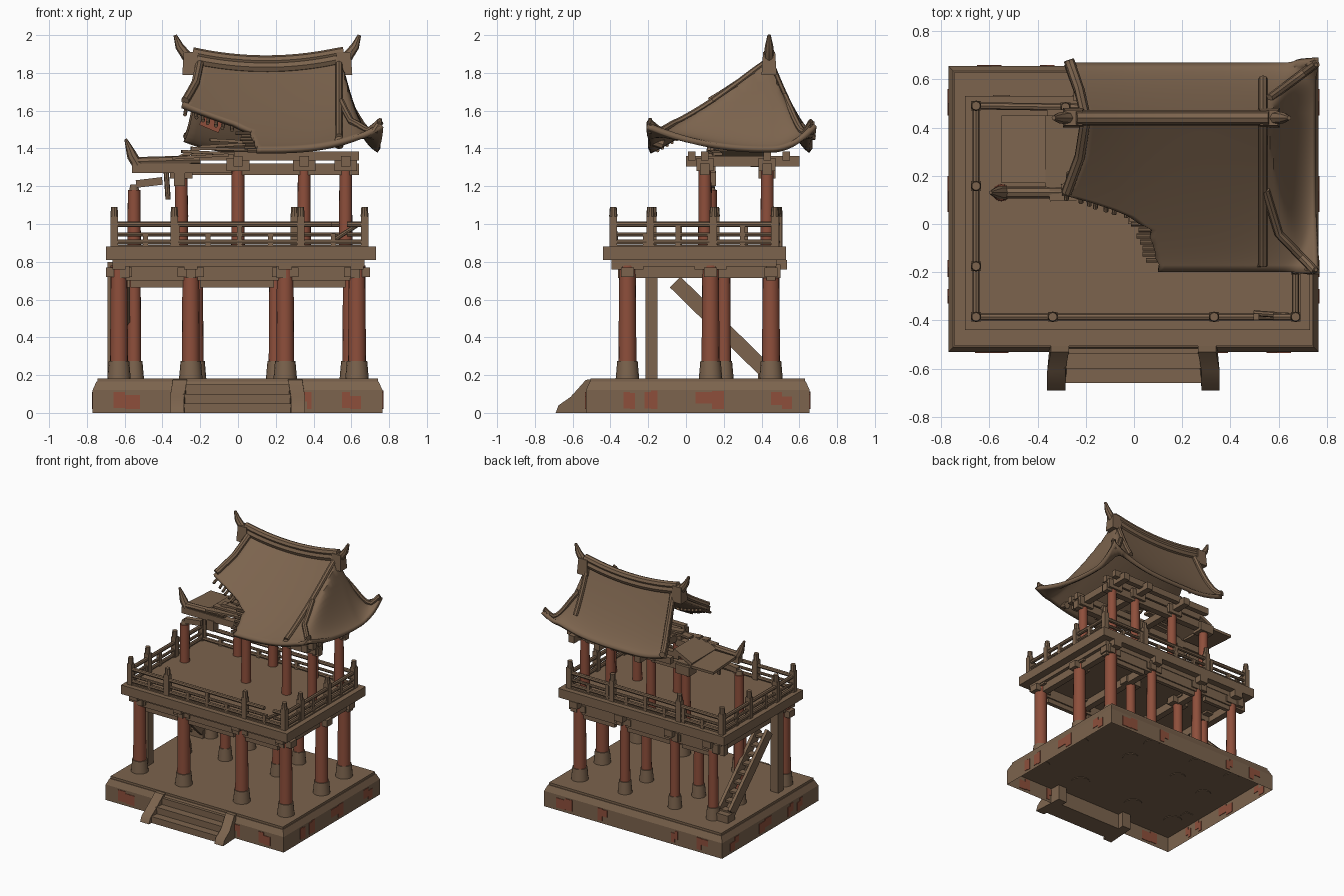
import bpy, bmesh, math, random
from mathutils import Vector, Matrix

if "Cube" in bpy.data.objects:
    bpy.data.objects.remove(bpy.data.objects["Cube"])

random.seed(4)

def material(name, col):
    m = bpy.data.materials.new(name)
    m.diffuse_color = (*col, 1)
    m.use_nodes = True
    m.node_tree.nodes["Principled BSDF"].inputs["Base Color"].default_value = m.diffuse_color
    return m

WOOD = material("weathered brown", (0.2, 0.126, 0.075))
RED = material("faded red", (0.27, 0.078, 0.044))

def add(name, mesh, mat=WOOD):
    ob = bpy.data.objects.new(name, mesh)
    mesh.materials.clear()
    mesh.materials.append(mat)
    bpy.context.collection.objects.link(ob)
    return ob

def from_bm(name, bm, mat=WOOD):
    bmesh.ops.recalc_face_normals(bm, faces=bm.faces)
    me = bpy.data.meshes.new(name)
    bm.to_mesh(me)
    bm.free()
    return add(name, me, mat)

def box(name, x0, x1, y0, y1, z0, z1, mat=WOOD, top=0.0, rot=(0, 0, 0), bottom=True):
    """Box by limits; top shrinks the upper face; rot turns it about its centre."""
    bm = bmesh.new()
    bmesh.ops.create_cube(bm, size=1)
    for v in bm.verts:
        s = top if v.co.z > 0 else 0
        v.co = Vector((v.co.x * (x1 - x0 - 2 * s), v.co.y * (y1 - y0 - 2 * s), v.co.z * (z1 - z0)))
    if not bottom:
        low = [f for f in bm.faces if f.calc_center_median().z < -.49 * (z1 - z0)]
        bmesh.ops.delete(bm, geom=low, context='FACES_ONLY')
    ob = from_bm(name, bm, mat)
    ob.location = ((x0 + x1) / 2, (y0 + y1) / 2, (z0 + z1) / 2)
    ob.rotation_euler = rot
    return ob

def cyl(name, x, y, z0, z1, r0, r1, mat=WOOD, seg=16):
    bm = bmesh.new()
    bmesh.ops.create_cone(bm, cap_ends=True, segments=seg, radius1=r0, radius2=r1, depth=z1 - z0,
                          matrix=Matrix.Translation((x, y, (z0 + z1) / 2)))
    return from_bm(name, bm, mat)

def tube(name, pts, r, radii=None, mat=WOOD):
    cu = bpy.data.curves.new(name, 'CURVE')
    cu.dimensions = '3D'
    cu.bevel_depth, cu.bevel_resolution, cu.use_fill_caps = r, 2, True
    sp = cu.splines.new('POLY')
    sp.points.add(len(pts) - 1)
    for i, p in enumerate(pts):
        sp.points[i].co = (*p, 1)
        sp.points[i].radius = radii[i] if radii else 1
    tmp = bpy.data.objects.new(name, cu)
    me = bpy.data.meshes.new_from_object(tmp)
    bpy.data.objects.remove(tmp)
    return add(name, me, mat)

# ---- hollow stone base with worn red patches
box("base", -.77, .765, -.53, .655, 0, .12, bottom=False)
box("base_shoulder", -.77, .765, -.53, .655, .12, .165, top=.02)
box("base_top", -.745, .74, -.505, .63, .16, .182)

def patch(name, axis, at, a, b):
    """Ragged patch of two thin plates through a base wall."""
    m = a + (b - a) * random.uniform(.4, .6)
    for p, q, z0, z1 in ((a, m, random.uniform(.02, .07), .11), (m, b, .02, random.uniform(.08, .12))):
        lim = (p, q, at - .004, at + .004) if axis == 'x' else (at - .004, at + .004, p, q)
        box(name, *lim, z0, z1, RED)

for a, b in ((-.66, -.52), (.33, .39), (.55, .65), (-.3, -.22)):
    patch("front_patch", 'x', -.53, a, b)
    patch("back_patch", 'x', .655, -b, -a)
for a, b in ((-.33, -.27), (-.22, -.15), (.05, .2), (.45, .56)):
    patch("right_patch", 'y', .765, a, b)
    patch("left_patch", 'y', -.77, a, b)

# ---- front steps
for i in range(3):
    box("step", -.29, .28, -.66 + .06 * i, -.5, 0, .05 + .05 * i)
for x0 in (-.345, .265):
    bm = bmesh.new()
    prof = [(-.45, 0), (-.45, .18), (-.53, .175), (-.61, .085), (-.675, .04), (-.69, 0)]
    f = bm.faces.new([bm.verts.new((x0, y, z)) for y, z in prof])
    ext = bmesh.ops.extrude_face_region(bm, geom=[f])["geom"]
    for v in ext:
        if isinstance(v, bmesh.types.BMVert):
            v.co.x += .075
    for v in bm.verts:
        v.co.x += math.copysign(.015, x0) * (1 if v.co.y < -.6 else 0)
    from_bm("step_cheek", bm)

# ---- lower columns with flared feet and bracket caps
lower = [(x, -.31) for x in (-.63, -.25, .25, .63)] + [(-.55, .13), (.63, .13), (-.25, .2), (.2, .2)]
lower += [(x, .45) for x in (-.55, -.22, .21, .6)]
for x, y in lower:
    r = .048 if y < 0 or x > .5 else .038
    cyl("lower_column", x, y, .2, .78, r, r - .004, RED)
    cyl("column_foot", x, y, .115, .275, r + .02, r + .006)
    box("bracket", x - .07, x + .07, y - .035, y + .035, .72, .77)
    box("bracket_cross", x - .035, x + .035, y - .085, y + .085, .76, .81)
box("square_post", -.69, -.625, -.215, -.15, .115, .8)
for y in (-.31, .45):
    box("long_beam", -.66, .66, y - .025, y + .025, .70, .785)
    for a, b in ((-.57, -.29), (-.2, .19), (.29, .57)):
        box("beam_valance", a, b, y - .015, y + .015, .665, .71)
for x in (-.6, -.25, .23, .62):
    box("cross_beam", x - .025, x + .025, -.36, .5, .715, .785)

# ---- deck
box("deck_soffit", -.64, .67, -.39, .48, .775, .815)
box("deck", -.70, .73, -.44, .53, .81, .88)
box("deck_floor", -.66, .69, -.4, .49, .87, .89)

# ---- side stair
ang = math.atan2(-.5, .51)
for x in (-.675, -.585):
    box("stair_stringer", x - .012, x + .012, -.15, .5, .425, .505, rot=(ang, 0, 0))
for i in range(9):
    y = -.03 + .053 * i
    z = .66 - .052 * i
    box("stair_tread", -.675, -.585, y - .028, y + .028, z - .008, z + .008)
box("stair_foot", -.69, -.57, .38, .47, .17, .24)

# ---- railing
def rail(a, b, posts, gap=None):
    """Railing from a to b; posts are fractions along it; gap leaves the upper rail broken."""
    a, b = Vector(a), Vector(b)
    n = int((b - a).length / .15)
    for p in posts:
        q = a.lerp(b, p)
        box("rail_post", q.x - .02, q.x + .02, q.y - .02, q.y + .02, .88, 1.04)
        cyl("post_knob", q.x, q.y, 1.04, 1.09, .022, .018, seg=10)
    for z, r in ((.998, .015), (.945, .011), (.905, .014)):
        spans = [(0, 1)] if not gap or z < .94 else [(0, gap[0]), (gap[1], 1)]
        for s, e in spans:
            tube("rail", [a.lerp(b, t) + Vector((0, 0, z)) for t in (s, e)], r)
    for i in range(1, n):
        q = a.lerp(b, i / n)
        box("baluster", q.x - .013, q.x + .013, q.y - .013, q.y + .013, .88, .95 if i % 2 else .995)

rail((-.655, -.385, 0), (.67, -.385, 0), (0, .24, .745, 1), (.87, .93))
rail((-.655, -.385, 0), (-.655, .49, 0), (.24, .62, 1))
rail((.67, -.385, 0), (.67, .47, 0), (.23, .62, 1))
rail((-.655, .49, 0), (.67, .47, 0), (.28, .72))
tube("fallen_rail", [(.5, -.37, .91), (.64, -.38, 1.0)], .012)

# ---- upper columns and frame
for x, y, h in ((-.55, .13, 1.18), (0, .1, 1.32), (.35, .1, 1.32), (.57, .1, 1.32),
                (-.3, .43, 1.28), (0, .43, 1.32), (.35, .43, 1.32), (.57, .43, 1.32)):
    cyl("upper_column", x, y, .88, h, .036, .033, RED)
    if h > 1.2:
        box("upper_bracket", x - .06, x + .06, y - .045, y + .045, h - .04, h + .03)
cyl("broken_column_cap", -.55, .13, 1.16, 1.21, .03, .02)
box("front_beam", -.02, .64, .075, .125, 1.26, 1.32)
box("back_beam", -.33, .64, .405, .455, 1.26, 1.32)
for y in (.03, .1, .43, .53):
    box("purlin", -.02 if y < .4 else -.25, .64, y - .02, y + .02, 1.335, 1.385)
for x in (0, .35, .57):
    box("tie_beam", x - .025, x + .025, 0, .6, 1.305, 1.36)

# ---- main roof as a curved sheet with a broken left edge
EDGE = [(-.2, .11), (-.02, .06), (.05, -.05), (.12, -.29), (.28, -.22), (.44, -.2), (.67, -.28)]

def left_edge(y):
    for (y0, x0), (y1, x1) in zip(EDGE, EDGE[1:]):
        if y <= y1:
            return x0 + (x1 - x0) * (y - y0) / (y1 - y0)
    return EDGE[-1][1]

def roof_z(x, y):
    front = y < .44
    t = min(1, abs(y - .44) / (.64 if front else .23))
    s = min(1, max(0, (x - .55) / .21))
    sag = .05 * ((x - .15) / .42) ** 2 * (1 - t) * (1 - s)
    a = 1 - (1 - t) ** (1.12 if front else 1.35)
    b = 1 - (1 - s) ** 2.1
    drop = min(1, (a ** 8 + b ** 8) ** .125)
    right = max(0, (x - .1) / .66) ** 3
    left = max(0, -x / .28) ** 2
    return 1.82 + sag - .42 * drop + t * t * (.14 * right + .06 * left)

ys = [-.2 + .64 * i / 22 for i in range(22)] + [.44 + .23 * i / 12 for i in range(13)]
bm = bmesh.new()
rows = []
for y in ys:
    a = left_edge(y) + (random.uniform(-.012, .012) if y < .13 else 0)
    xs = [a + (.55 - a) * i / 20 for i in range(20)] + [.55 + .205 * i / 14 for i in range(15)]
    rows.append([bm.verts.new((x, y, roof_z(x, y))) for x in xs])
for r0, r1 in zip(rows, rows[1:]):
    for i in range(len(r0) - 1):
        bm.faces.new((r0[i], r0[i + 1], r1[i + 1], r1[i]))
me = bpy.data.meshes.new("main_roof")
bm.to_mesh(me)
bm.free()
roof = add("main_roof", me)
mod = roof.modifiers.new("thickness", 'SOLIDIFY')
mod.thickness, mod.offset = .03, -1

# ---- ridges
def on_roof(pts, lift=.01, n=8):
    out = []
    for (xa, ya), (xb, yb) in zip(pts, pts[1:]):
        for i in range(n):
            x, y = xa + (xb - xa) * i / n, ya + (yb - ya) * i / n
            out.append((x, y, roof_z(x, y) + lift))
    x, y = pts[-1]
    return out + [(x, y, roof_z(x, y) + lift)]

for dz, r in ((0, .032), (.035, .028)):
    tube("main_ridge", [(x / 100, .44, roof_z(min(x / 100, .55), .44) + .01 + dz) for x in range(-24, 59, 4)], r)
for x, d in ((-.25, -1), (.56, 1)):
    box("ridge_block", x - .045, x + .045, .4, .48, 1.79, 1.91, top=.008)
    tube("ridge_horn", [(x, .44, 1.86), (x + .03 * d, .44, 1.9), (x + .06 * d, .44, 1.94), (x + .083 * d, .44, 2.0)],
         .03, (1.1, .9, .75, .3))
tube("right_ridge", on_roof([(.535, .6), (.535, .44), (.535, -.17)]), .019)
tube("front_hip", on_roof([(.545, .14), (.6, -.04), (.75, -.195)]), .018)
tube("back_hip", on_roof([(.56, .52), (.755, .665)]), .018)
tube("left_ridge", on_roof([(-.27, .68), (-.225, .55), (-.2, .44), (-.225, .28), (-.28, .13)]), .022)
for y in (-.19, .66):
    z = roof_z(.75, y)
    tube("corner_tip", [(.72, y, z - .04), (.745, y, z), (.755, y, z + .03)], .02, (1, .9, .4))
tube("ridge_foot", [(.535, -.12, 1.42), (.535, -.18, 1.44)], .026)

# ---- broken roof timbers
for i in range(7):
    y = -.15 + .025 * i
    x = left_edge(y)
    z = roof_z(x, y) - .035
    tube("broken_rafter", [(x + .06, y, z), (x - .04 - .02 * random.random(), y, z)], .01)
for i in range(7):
    x = -.27 + .04 * i
    y = .12 - .07 * (x + .29) / .24
    z = roof_z(x, y) - .04
    tube("split_rafter", [(x, y + .1, z + .05), (x + random.uniform(-.02, .02), y - .015, z - .01)], .01)
box("red_inner_board", -.19, -.08, .496, .504, 1.5, 1.6, RED, rot=(0, .4, 0))
for i in range(5):
    x = -.35 + .05 * i
    box("loose_plank", x, x + .3, .1 + .03 * i, .15 + .03 * i, 1.35 + .02 * i, 1.365 + .02 * i,
        rot=(0, random.uniform(-.06, .06), random.uniform(-.1, .1)))

# ---- collapsed left wing
box("left_beam", -.56, -.02, .105, .155, 1.27, 1.32)
tube("left_eave_ridge", [(-.55, .13, 1.33), (-.2, .13, 1.34)], .024)
tube("left_horn", [(-.53, .13, 1.31), (-.56, .13, 1.36), (-.575, .13, 1.4), (-.595, .13, 1.45)], .028, (1, 1, .7, .25))
box("hanging_beam", -.54, -.4, .11, .15, 1.2, 1.24, rot=(0, -.12, 0))
tube("hanging_stick", [(-.38, .13, 1.28), (-.37, .12, 1.13)], .014)
box("hanging_bracket", -.34, -.28, .1, .16, 1.2, 1.28)
box("left_panel", -.55, -.33, .17, .45, 1.305, 1.325, rot=(-.06, 0, 0))
box("left_panel_upper", -.37, -.2, .15, .45, 1.35, 1.375, rot=(0, -.45, 0))

# ---- shading
bpy.ops.object.select_all(action='SELECT')
bpy.context.view_layer.objects.active = roof
bpy.ops.object.shade_smooth_by_angle(angle=math.radians(35))
